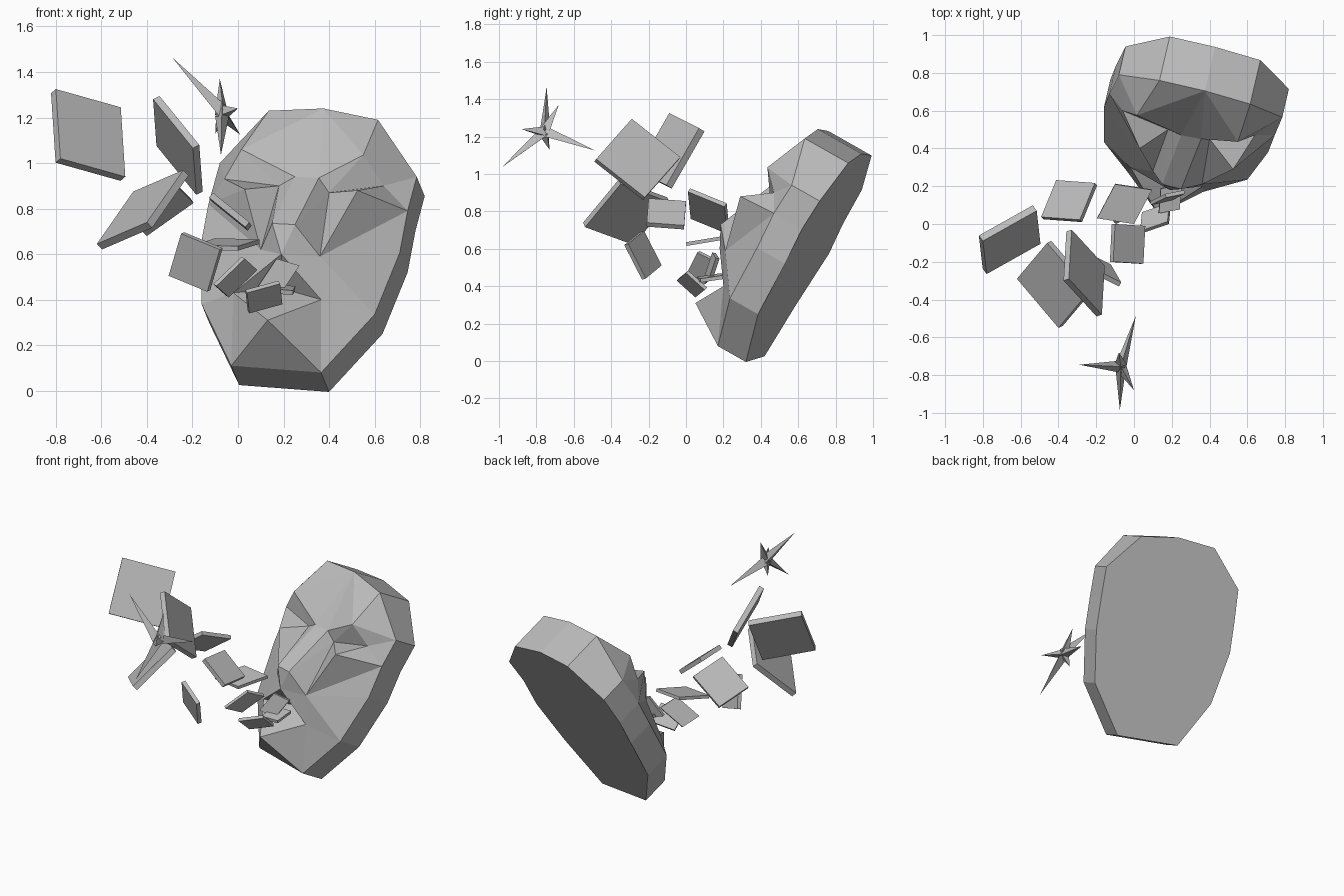
import bpy
import bmesh
from mathutils import Vector

cube = bpy.data.objects.get("Cube")
if cube:
    bpy.data.objects.remove(cube, do_unlink=True)

grey = bpy.data.materials.new("stone grey")
grey.use_nodes = True
COLOUR = (0.5, 0.5, 0.5, 1)
grey.diffuse_color = COLOUR
grey.node_tree.nodes["Principled BSDF"].inputs["Base Color"].default_value = COLOUR


def finish(bm, name):
    """Turn a bmesh into a flat shaded object."""
    bmesh.ops.recalc_face_normals(bm, faces=bm.faces)
    mesh = bpy.data.meshes.new(name)
    bm.to_mesh(mesh)
    bm.free()
    mesh.materials.append(grey)
    obj = bpy.data.objects.new(name, mesh)
    bpy.context.collection.objects.link(obj)
    return obj


def slab(name, corner, along, down, thick):
    """Flat tile given by a corner, its two neighbours and a thickness."""
    a, b, d = Vector(corner), Vector(along), Vector(down)
    push = (b - a).cross(d - a).normalized() * thick
    bm = bmesh.new()
    face = bm.faces.new([bm.verts.new(p) for p in (a, b, b + d - a, d)])
    extruded = bmesh.ops.extrude_face_region(bm, geom=[face], use_keep_orig=True)
    moved = [v for v in extruded["geom"] if isinstance(v, bmesh.types.BMVert)]
    bmesh.ops.translate(bm, verts=moved, vec=push)
    finish(bm, name)


# Mask outline, going round from the chin
rim = {
    "chin_l": (-.03, .27, .11), "chin_r": (.365, .17, .08),
    "jaw_r": (.6, .235, .335), "cheek_r": (.71, .38, .605),
    "side_r": (.745, .47, .79), "temple_r": (.785, .565, .94),
    "top_r": (.615, .635, 1.19), "top": (.375, .705, 1.24),
    "top_l": (.135, .76, 1.23), "temple_l": (-.08, .79, 1.0),
    "side_l": (-.13, .69, .82), "cheek_l": (-.16, .615, .66),
    "jaw_l": (-.16, .435, .38),
}

# Facial features; suffix is the side in the sheet of names
features = {
    "brow_r": (.55, .435, 1.035), "brow_l": (.015, .575, 1.06),
    "bridge_r": (.355, .45, .935), "bridge_l": (.25, .47, .94),
    "inner_r": (.4, .45, .87), "inner_l": (.18, .5, .9),
    "lid_r": (.525, .29, .88), "lid_l": (.03, .4, .885),
    "socket_r": (.64, .47, .9), "socket_l": (-.06, .6, .93),
    "nose_r": (.25, .185, .73), "nose_l": (.15, .21, .735),
    "wing_r": (.36, .21, .59), "wing_l": (.1, .28, .62),
    "corner_r": (.365, .2, .4), "corner_l": (-.02, .3, .43),
    "lip": (.19, .18, .6), "chin": (.13, .05, .31), "mouth": (.19, .3, .45),
}

# Faces repeated on both halves: * stands for the side
half_faces = [
    "top_* brow_* top", "temple_* brow_* top_*", "top brow_* bridge_*",
    "bridge_* brow_* inner_*", "inner_* brow_* socket_*",
    "inner_* socket_* lid_*", "lid_* socket_* side_*",
    "brow_* temple_* socket_*", "temple_* side_* socket_*",
    "bridge_* inner_* nose_*", "inner_* wing_* nose_*",
    "inner_* lid_* wing_*", "lid_* side_* wing_*", "side_* cheek_* wing_*",
    "wing_* cheek_* jaw_*", "wing_* jaw_* corner_*",
    "corner_* jaw_* chin_*", "corner_* chin_* chin",
    "nose_* wing_* lip", "wing_* corner_* lip",
    "lip corner_* mouth", "corner_* chin mouth",
]
middle_faces = [
    "top bridge_r bridge_l", "bridge_l bridge_r nose_r nose_l",
    "nose_l nose_r lip", "chin chin_r chin_l",
]

# Mask: faceted front, side band and flat back
bm = bmesh.new()
v = {name: bm.verts.new(p) for name, p in {**rim, **features}.items()}
for side in "lr":
    for names in half_faces:
        bm.faces.new([v[n] for n in names.replace("*", side).split()])
for names in middle_faces:
    bm.faces.new([v[n] for n in names.split()])
back = []
for p in rim.values():
    depth = 1.55 if p[2] > 1.1 else 1
    back.append(bm.verts.new(Vector(p) + Vector((.035, .15, -.085)) * depth))
front = [v[n] for n in rim]
for i in range(len(back)):
    bm.faces.new((front[i - 1], front[i], back[i], back[i - 1]))
bm.faces.new(back)
finish(bm, "face_mask")

# Tiles streaming out of the mouth, from the farthest to the nearest
tiles = [
    ((-.8, -.09, 1.325), (-.515, .07, 1.245), (-.78, -.265, 1.02), .04),
    ((-.345, -.29, 1.295), (-.33, -.03, 1.09), (-.17, -.48, 1.08), .033),
    ((-.62, -.29, .645), (-.46, -.1, .875), (-.4, -.55, .74), .035),
    ((-.48, .025, .76), (-.275, .01, .905), (-.4, .22, .68), .025),
    ((-.25, -.245, .69), (-.08, -.33, .62), (-.305, -.15, .505), .025),
    ((-.11, -.2, .87), (-.1, 0, .855), (.05, -.21, .74), .028),
    ((-.195, .03, .64), (-.1, .21, .67), (0, 0, .635), .02),
    ((-.095, 0, .46), (.03, .06, .58), (-.04, .1, .41), .02),
    ((.04, -.05, .43), (.185, 0, .47), (.05, .05, .34), .02),
    ((.09, .1, .46), (.17, .14, .58), (.19, .12, .43), .02),
    ((.13, .06, .43), (.24, .08, .42), (.14, .19, .45), .02),
]
for number, tile in enumerate(tiles):
    slab(f"flying_tile_{number}", *tile)

# Spiky star: thin three-sided spikes from one centre
centre = Vector((-.07, -.755, 1.22))
tips = [
    (-.29, -.745, 1.465), (.01, -.485, 1.125), (-.075, -.985, 1.035),
    (0, -.88, 1.24), (-.08, -.68, 1.37), (-.1, -.73, 1.13),
]
bm = bmesh.new()
for tip in tips:
    axis = Vector(tip) - centre
    cone = bmesh.ops.create_cone(bm, cap_ends=True, segments=3,
                                 radius1=.035, radius2=0, depth=axis.length)
    turn = axis.to_track_quat("Z", "Y")
    for vert in cone["verts"]:
        vert.co = turn @ vert.co + centre + axis / 2
finish(bm, "spiky_star")
